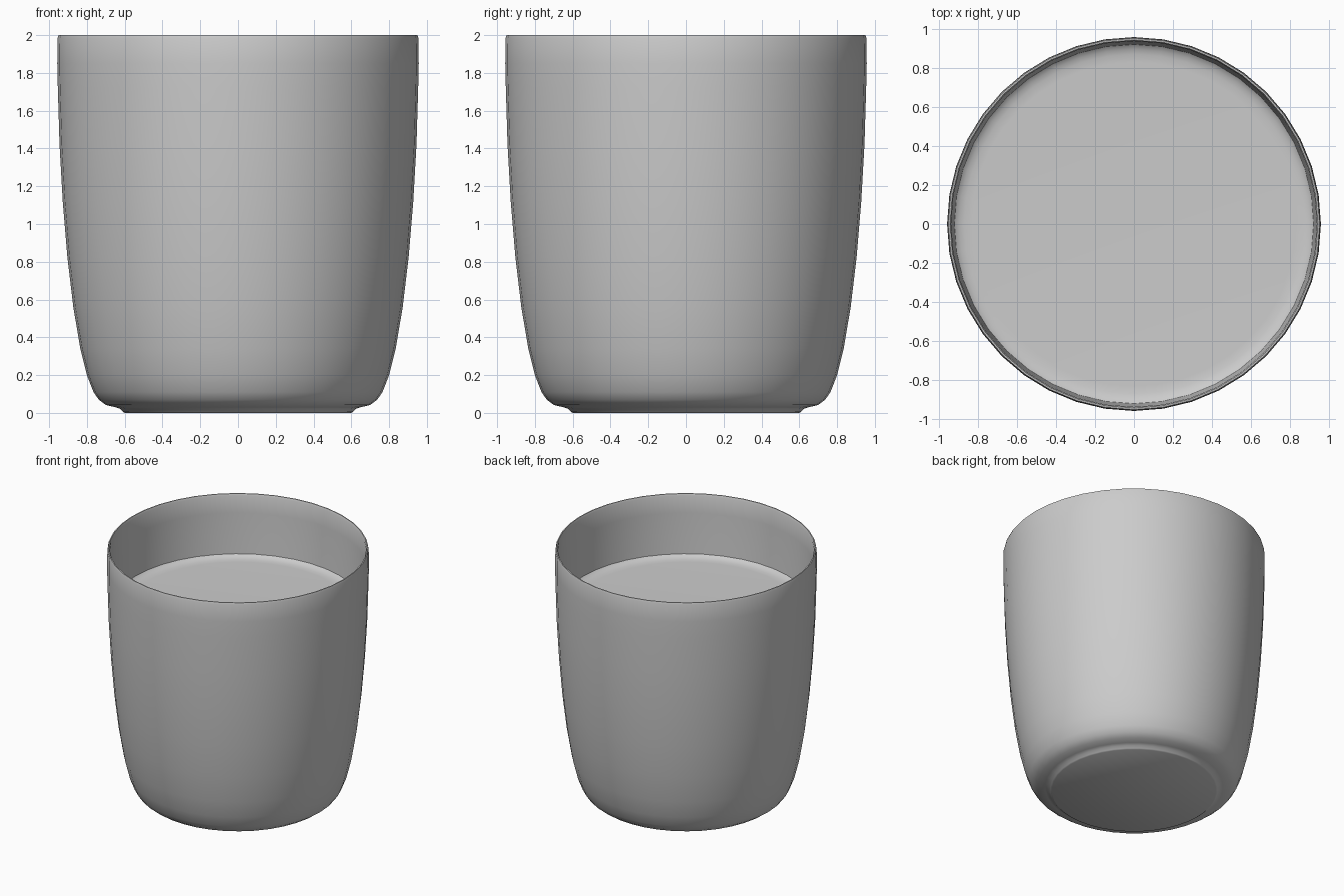
import bpy, bmesh, math

if "Cube" in bpy.data.objects:
    bpy.data.objects.remove(bpy.data.objects["Cube"])

SEGMENTS = 40


def lathe(name, profile, angle=40):
    """Revolve an (r, z) profile about the z axis."""
    bm = bmesh.new()
    rings = []
    for r, z in profile:
        if r == 0:
            rings.append([bm.verts.new((0, 0, z))] * SEGMENTS)
        else:
            rings.append([bm.verts.new((r * math.cos(2 * math.pi * i / SEGMENTS),
                                        r * math.sin(2 * math.pi * i / SEGMENTS), z))
                          for i in range(SEGMENTS)])
    for a, b in zip(rings, rings[1:]):
        for i in range(SEGMENTS):
            j = (i + 1) % SEGMENTS
            corners = list(dict.fromkeys((a[i], a[j], b[j], b[i])))
            bm.faces.new(corners)
    mesh = bpy.data.meshes.new(name)
    bm.to_mesh(mesh)
    bm.free()
    obj = bpy.data.objects.new(name, mesh)
    bpy.context.collection.objects.link(obj)
    bpy.ops.object.select_all(action='DESELECT')
    bpy.context.view_layer.objects.active = obj
    obj.select_set(True)
    bpy.ops.object.shade_smooth_by_angle(angle=math.radians(angle))
    return obj


# Cup: flat foot, rounded base, gently flaring wall, thin rim, inner wall
lathe("cup", [
    (0, 0), (0.6, 0), (0.61, 0.006), (0.625, 0.022), (0.65, 0.03),
    (0.70, 0.042), (0.737, 0.07), (0.765, 0.11), (0.80, 0.20), (0.835, 0.34),
    (0.872, 0.56), (0.903, 0.82), (0.928, 1.12), (0.945, 1.42), (0.954, 1.72),
    (0.957, 1.85), (0.955, 1.985), (0.950, 2.0),
    (0.942, 2.0), (0.936, 1.985), (0.933, 1.85), (0.926, 1.65), (0.916, 1.45),
    (0.898, 1.12), (0.87, 0.82), (0.835, 0.56), (0.78, 0.26), (0.70, 0.11),
    (0.58, 0.08), (0, 0.08)])

# Drink: flat surface with a slight lip where it climbs the wall
lathe("drink_surface", [
    (0.920, 1.525), (0.912, 1.518), (0.895, 1.509), (0.87, 1.502), (0.83, 1.5), (0, 1.5)])
